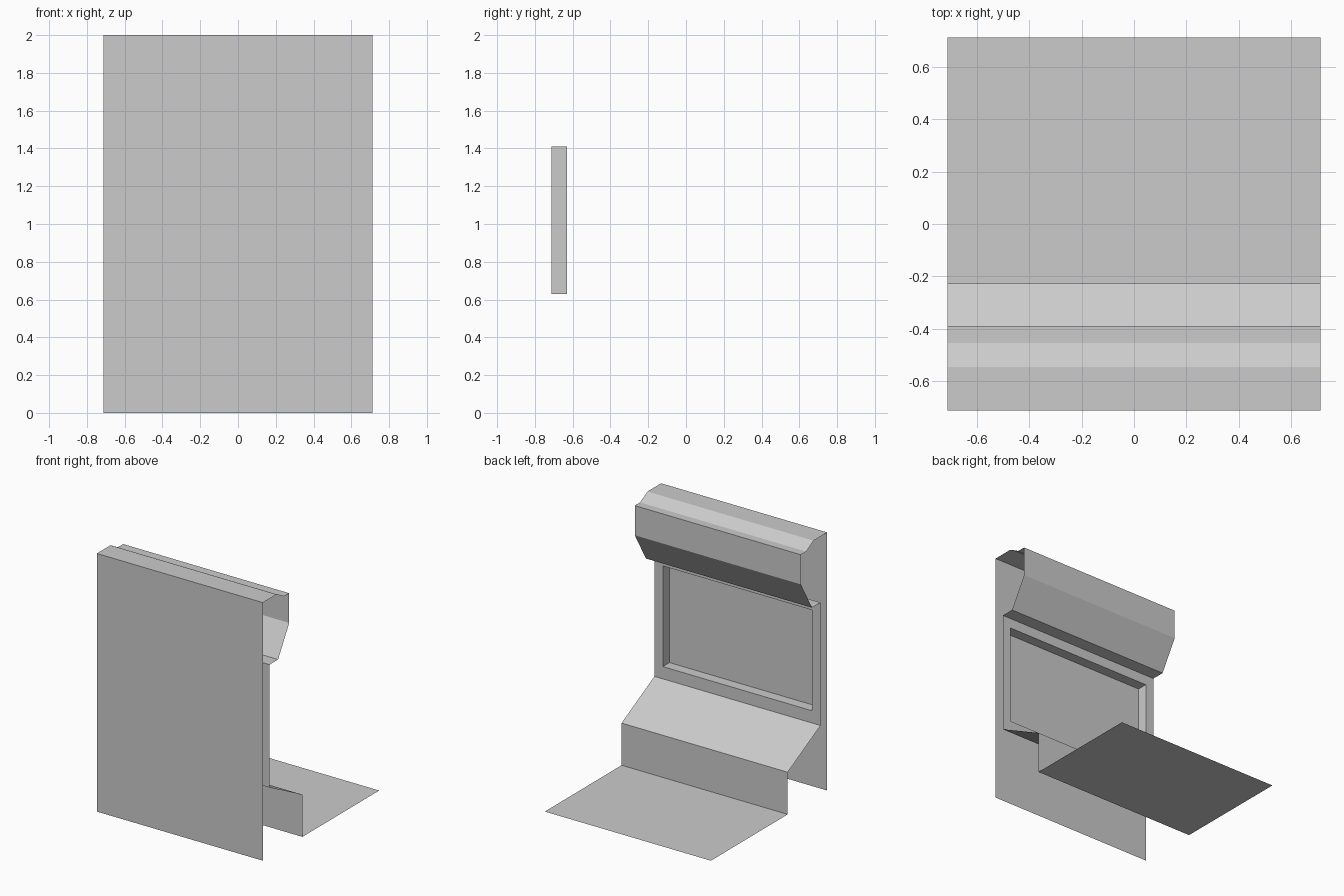
import bpy

if "Cube" in bpy.data.objects:
    bpy.data.objects.remove(bpy.data.objects["Cube"])

HW = 0.712      # half width of the cabinet
BACK = -0.712   # y of the flat rear panel
FACE = -0.63    # y of the screen surround


def add_mesh(name, verts, faces):
    mesh = bpy.data.meshes.new(name)
    mesh.from_pydata(verts, [], faces)
    mesh.update()
    obj = bpy.data.objects.new(name, mesh)
    bpy.context.collection.objects.link(obj)
    return obj


def sweep(name, profile):
    """Open sheet: a (y, z) profile stretched across the cabinet width."""
    verts = [(x, y, z) for y, z in profile for x in (-HW, HW)]
    faces = [(2 * i, 2 * i + 1, 2 * i + 3, 2 * i + 2)
             for i in range(len(profile) - 1)]
    return add_mesh(name, verts, faces)


def rect(hw, y, z0, z1):
    return [(-hw, y, z0), (hw, y, z0), (hw, y, z1), (-hw, y, z1)]


def bridge(a, b):
    """Four quads joining two rectangular loops."""
    return [(a + i, a + (i + 1) % 4, b + (i + 1) % 4, b + i) for i in range(4)]


# Rear panel, also the bottom of the screen recess
sweep("rear_panel", [(BACK, 0), (BACK, 2)])

# Sign box: top, small slope, front, slanted underside and ledge
sweep("sign_box", [(BACK, 2), (-0.545, 2), (-0.455, 1.95), (-0.39, 1.95),
                   (-0.39, 1.72), (-0.526, 1.488), (FACE, 1.488)])

# Screen surround with a recessed rectangular opening
add_mesh("screen_surround",
         rect(HW, FACE, 0.535, 1.488) + rect(0.64, FACE, 0.63, 1.41)
         + rect(0.64, BACK, 0.63, 1.41),
         bridge(0, 4) + bridge(4, 8))

# Sloped control panel, its upright front and the floor sheet
sweep("control_panel", [(FACE, 0.535), (-0.228, 0.327), (-0.228, 0)])
sweep("floor_sheet", [(-0.228, 0), (0.712, 0)])
